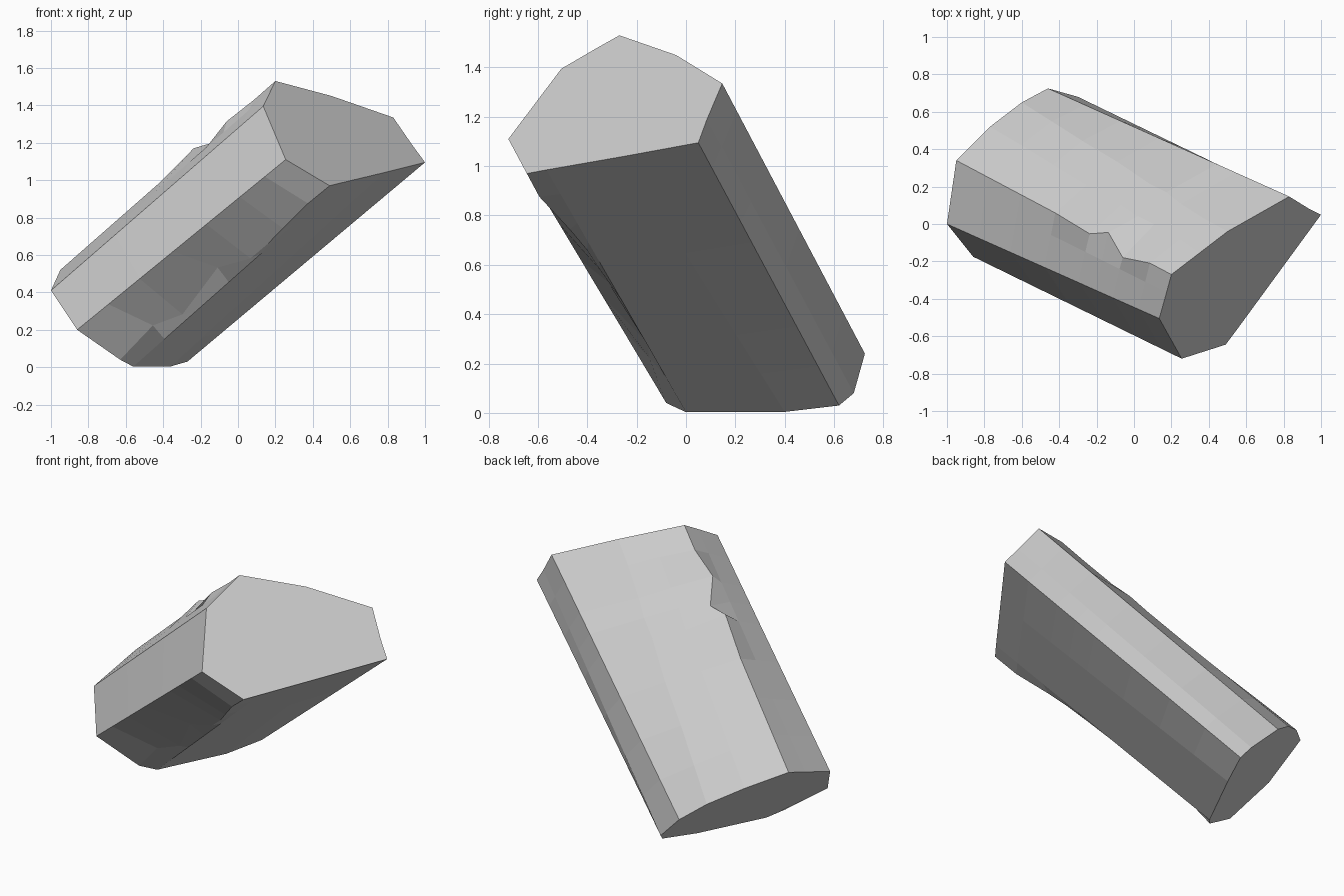
import bpy, bmesh, random
from mathutils import Vector

random.seed(4)

# Long edges of the cut stone block: upper-end corner, lower-end corner
edges = [
    ((0.20, -0.27, 1.53), (-0.95, 0.34, 0.52)),    # 0 top ridge
    ((0.174, -0.366, 1.476), (-0.97, 0.204, 0.476)),  # 1
    ((0.135, -0.505, 1.395), (-1.0, 0.0, 0.41)),   # 2 left ridge
    ((0.255, -0.72, 1.11), (-0.86, -0.175, 0.20)),  # 3 front ridge
    ((0.49, -0.645, 0.97), (-0.63, -0.08, 0.04)),  # 4 chipped lower ridge
    ((0.55, -0.565, 0.985), (-0.56, 0.0, 0.003)),  # 5 underside
    ((0.78, -0.25, 1.04), (-0.36, 0.40, 0.004)),   # 6 underside
    ((1.0, 0.05, 1.095), (-0.27, 0.62, 0.03)),     # 7 right ridge
    ((0.93, 0.085, 1.19), (-0.30, 0.68, 0.08)),    # 8
    ((0.83, 0.147, 1.335), (-0.46, 0.725, 0.24)),  # 9 back ridge
    ((0.50, -0.04, 1.45), (-0.60, 0.65, 0.345)),   # 10 upper face
    ((0.35, -0.155, 1.49), (-0.77, 0.52, 0.44)),   # 11 upper face
]
rows = [0, 0.1, 0.22, 0.3, 0.38, 0.54, 0.7, 0.85, 1]

# Chips knocked out of the ridges: (edge, row) -> offset
chips = {
    (0, 2): (-0.007, -0.044, 0.007),
    (0, 3): (0.008, 0.042, -0.027),
    (0, 4): (0, -0.014, 0.024),
    (4, 2): (0, 0.05, -0.02),
    (4, 3): (0, 0.08, -0.03),
    (4, 4): (0, 0.08, -0.03),
    (4, 5): (0, 0.02, 0.06),
    (4, 6): (0, 0.09, -0.03),
    (4, 7): (0, 0.02, 0.045),
}
rough = {4, 10, 11}  # edges whose faces have an uneven surface

bm = bmesh.new()
grid = []
for r, t in enumerate(rows):
    ring = []
    for e, (top, low) in enumerate(edges):
        p = Vector(top).lerp(Vector(low), t) + Vector(chips.get((e, r), (0, 0, 0)))
        if e in rough and 0 < t < 1:
            p += Vector([random.uniform(-0.007, 0.007) for _ in range(3)])
        ring.append(bm.verts.new(p))
    grid.append(ring)

# Flat ends and lofted sides
bm.faces.new(grid[0])
bm.faces.new(grid[-1])
n = len(edges)
for a, b in zip(grid, grid[1:]):
    for i in range(n):
        j = (i + 1) % n
        bm.faces.new((a[i], a[j], b[j], b[i]))
bmesh.ops.recalc_face_normals(bm, faces=bm.faces)

mesh = bpy.data.meshes.new("stone_block")
bm.to_mesh(mesh)
bm.free()
bpy.context.collection.objects.link(bpy.data.objects.new("stone_block", mesh))
